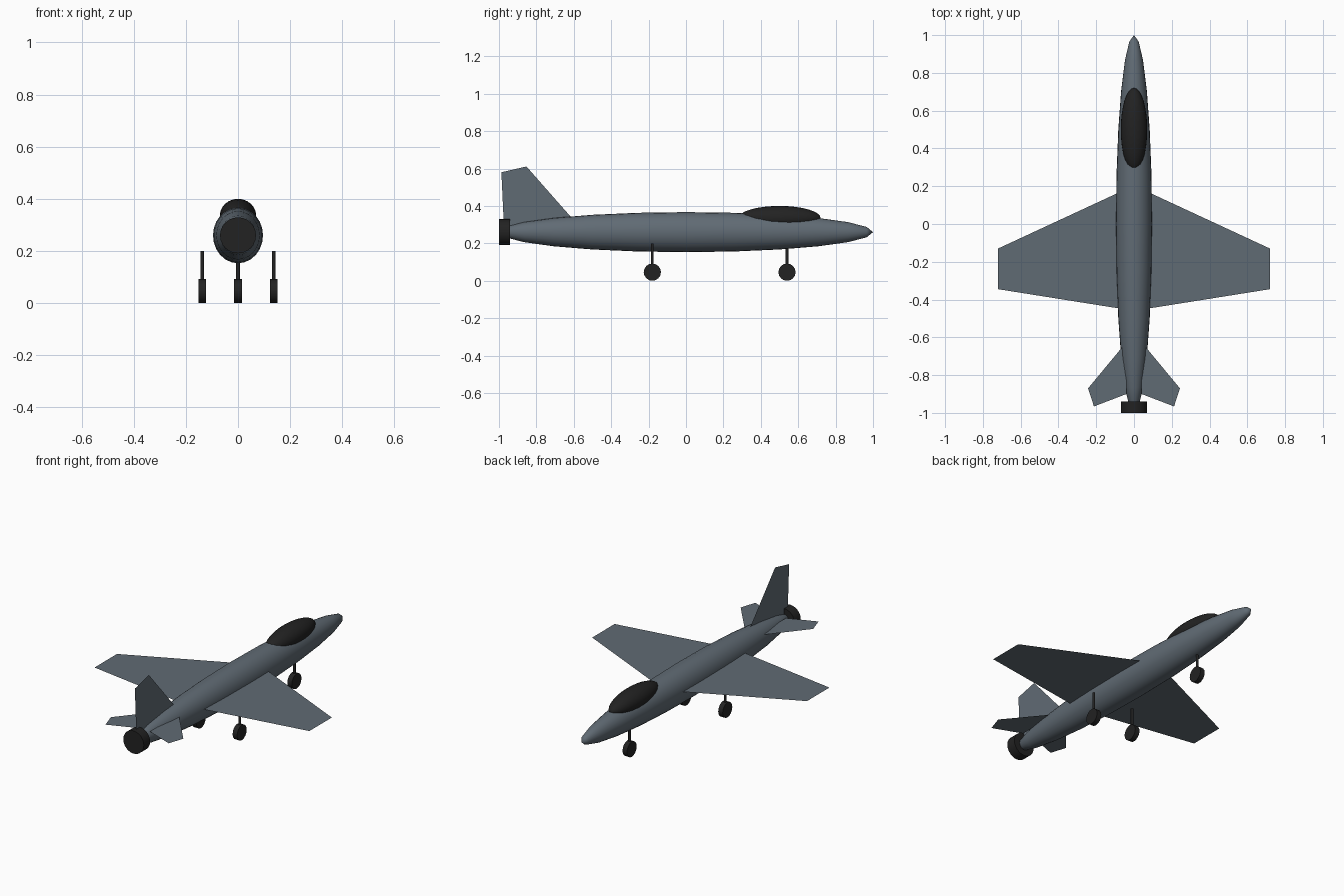
import bpy, math

if "Cube" in bpy.data.objects:
    bpy.data.objects.remove(bpy.data.objects["Cube"])

AXIS_Z = 0.26


def material(name, rgb):
    m = bpy.data.materials.new(name)
    m.diffuse_color = (*rgb, 1.0)
    m.use_nodes = True
    m.node_tree.nodes["Principled BSDF"].inputs["Base Color"].default_value = m.diffuse_color
    return m


GREY = material("blue grey paint", (0.118, 0.147, 0.175))
BLACK = material("black", (0.016, 0.016, 0.016))


def finish(name, mat, smooth=True):
    ob = bpy.context.object
    ob.name = name
    ob.data.materials.append(mat)
    bpy.ops.object.transform_apply(location=False, rotation=True, scale=True)
    if smooth:
        bpy.ops.object.shade_smooth_by_angle(angle=math.radians(40))
    return ob


def ellipsoid(name, loc, half, mat, segs, rings):
    # half = radii along x, y, z; the poles point along y
    bpy.ops.mesh.primitive_uv_sphere_add(segments=segs, ring_count=rings, radius=1,
                                         location=loc, rotation=(math.pi / 2, 0, 0))
    bpy.context.object.scale = (half[0], half[2], half[1])
    return finish(name, mat)


def cylinder(name, loc, r, depth, rot, mat, sides):
    bpy.ops.mesh.primitive_cylinder_add(vertices=sides, radius=r, depth=depth,
                                        location=loc, rotation=rot)
    return finish(name, mat)


def sheet(name, pts, mat):
    # flat panel from its outline
    me = bpy.data.meshes.new(name)
    me.from_pydata(pts, [], [list(range(len(pts)))])
    me.materials.append(mat)
    ob = bpy.data.objects.new(name, me)
    bpy.context.collection.objects.link(ob)
    return ob


# Body and canopy
ellipsoid("fuselage", (0, 0, AXIS_Z), (0.096, 1.0, 0.107), GREY, 24, 12)
ellipsoid("canopy", (0, 0.5, 0.335), (0.07, 0.22, 0.065), BLACK, 24, 16)

# Exhaust nozzle
cylinder("exhaust_nozzle", (0, -0.97, AXIS_Z), 0.069, 0.06, (math.pi / 2, 0, 0), BLACK, 24)

# Thin wings and tailplanes on both sides, outlines wound to face up
WING = [(0.06, 0.176), (0.06, -0.45), (0.72, -0.345), (0.72, -0.13)]
TAILPLANE = [(0.04, -0.625), (0.04, -0.9), (0.212, -0.966), (0.243, -0.87)]
for side, s in (("right", 1), ("left", -1)):
    for part, outline, z in (("wing", WING, 0.27), ("tailplane", TAILPLANE, 0.297)):
        sheet(f"{side}_{part}", [(s * x, y, z) for x, y in outline[::s]], GREY)

# Vertical fin
sheet("tail_fin", [(0, y, z) for y, z in
                   ((-0.573, 0.293), (-0.853, 0.611), (-0.987, 0.58), (-0.973, 0.28))], GREY)

# Landing gear: strut and wheel
for name, x, y in (("nose", 0, 0.54), ("right_main", 0.137, -0.18), ("left_main", -0.137, -0.18)):
    cylinder(name + "_strut", (x, y, 0.125), 0.0075, 0.15, (0, 0, 0), BLACK, 12)
    cylinder(name + "_wheel", (x, y, 0.046), 0.046, 0.03, (0, math.pi / 2, 0), BLACK, 16)
